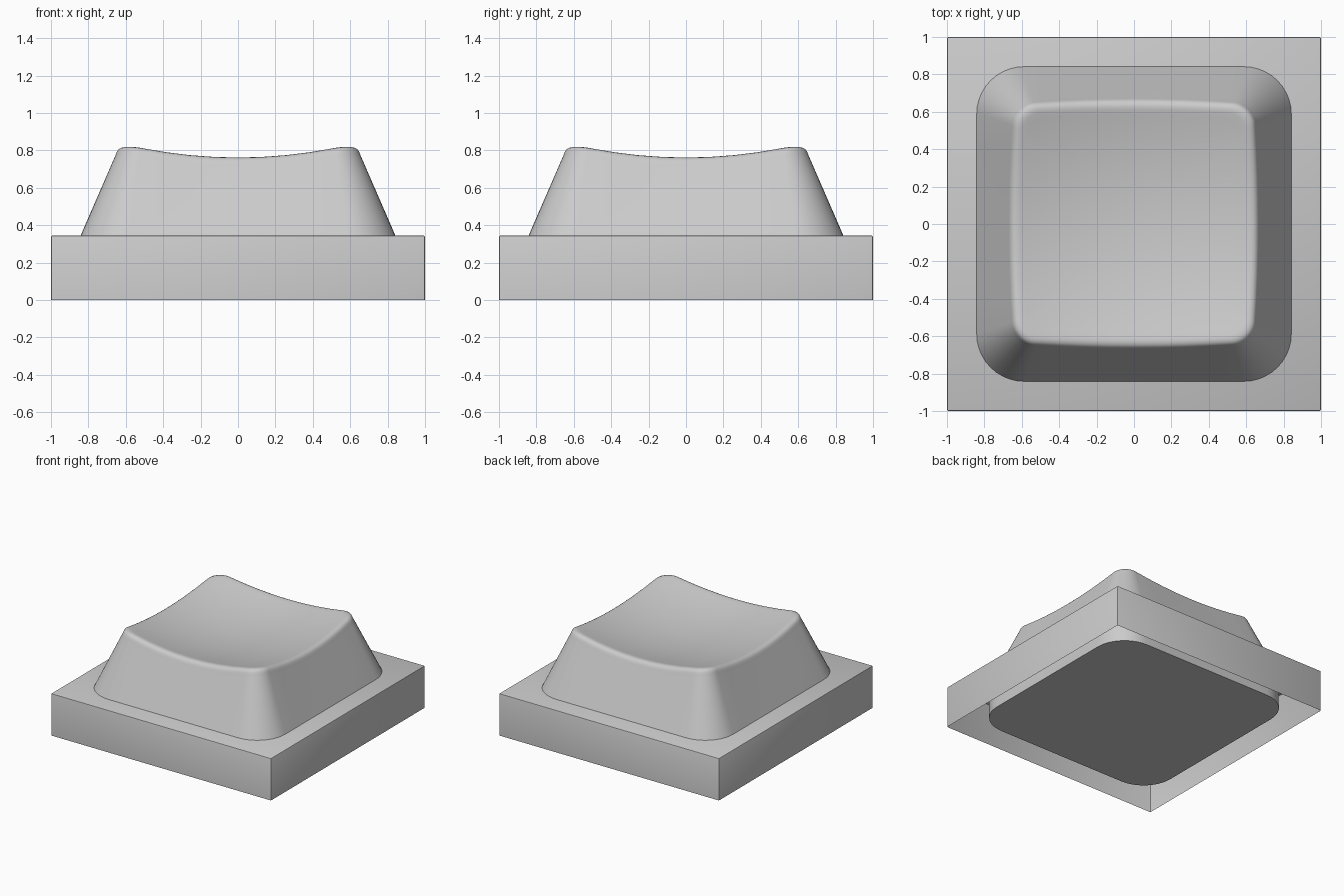
import bpy, bmesh
from math import cos, sin, pi, radians

if "Cube" in bpy.data.objects:
    bpy.data.objects.remove(bpy.data.objects["Cube"])

CORNER, EDGE = 10, 8            # segments per corner and per straight edge
DISH_LOW, DISH_CURVE = 0.683, 0.205


def rounded_square(half, radius):
    """Outline points of a rounded square, counter-clockwise."""
    pts, inner = [], half - radius
    for q in range(4):
        a0 = q * pi / 2
        c, s = cos(a0), sin(a0)
        quarter = [(half, -inner + 2 * inner * i / EDGE) for i in range(EDGE)]
        quarter += [(inner + radius * cos(pi / 2 * i / CORNER),
                     inner + radius * sin(pi / 2 * i / CORNER)) for i in range(CORNER)]
        pts += [(x * c - y * s, x * s + y * c) for x, y in quarter]
    return pts


def dish(x, y):
    return DISH_LOW + DISH_CURVE * (x * x + y * y)


def rim_ring(half, radius, drop):
    """Ring that follows the dish and leans inward at the raised corners."""
    ring = []
    for x, y in rounded_square(half, radius):
        s = 1 - 0.2 * (x * y) ** 2
        ring.append((x * s, y * s, dish(x * s, y * s) - drop))
    return ring


def finish(bm, name):
    bmesh.ops.recalc_face_normals(bm, faces=bm.faces)
    mesh = bpy.data.meshes.new(name)
    bm.to_mesh(mesh)
    bm.free()
    obj = bpy.data.objects.new(name, mesh)
    bpy.context.collection.objects.link(obj)
    bpy.ops.object.select_all(action='DESELECT')
    obj.select_set(True)
    bpy.context.view_layer.objects.active = obj
    return obj


# Base plate: box open underneath, with finely softened top and side edges
bm = bmesh.new()
bmesh.ops.create_cube(bm, size=1)
for v in bm.verts:
    v.co = (v.co.x * 2, v.co.y * 2, (v.co.z + 0.5) * 0.345)
bottom = [f for f in bm.faces if f.calc_center_median().z < 0.01]
bmesh.ops.delete(bm, geom=bottom, context='FACES_ONLY')
edges = [e for e in bm.edges if not e.is_boundary]
bmesh.ops.bevel(bm, geom=edges, offset=0.008, segments=2, profile=0.5, affect='EDGES')
finish(bm, "base_plate")
bpy.ops.object.shade_smooth_by_angle(angle=radians(30))

# Key cap: vertical skirt, tapered walls, rounded rim, dished top
rings = [[(x, y, z) for x, y in rounded_square(0.85, 0.26)] for z in (0.05, 0.325)]
skirt, wall_top = rings[-1], rim_ring(0.672, 0.13, 0.052)
for t in (0.03, 0.25, 0.5, 0.75, 0.95):
    rings.append([tuple(a + (b - a) * t for a, b in zip(p, q))
                  for p, q in zip(skirt, wall_top)])
rings.append(wall_top)
for half, radius, drop in ((0.665, 0.126, 0.033), (0.656, 0.122, 0.019),
                           (0.644, 0.118, 0.009), (0.628, 0.112, 0.002),
                           (0.61, 0.106, 0), (0.58, 0.1, 0)):
    rings.append(rim_ring(half, radius, drop))
inner = rings[-1]
for s in (0.85, 0.7, 0.55, 0.4, 0.25, 0.12):
    rings.append([(x * s, y * s, dish(x * s, y * s)) for x, y, z in inner])

bm = bmesh.new()
loops = [[bm.verts.new(p) for p in ring] for ring in rings]
n = len(loops[0])
for low, high in zip(loops, loops[1:]):
    for i in range(n):
        j = (i + 1) % n
        bm.faces.new((low[i], low[j], high[j], high[i]))
bm.faces.new(loops[0][::-1])
centre = bm.verts.new((0, 0, DISH_LOW))
for i in range(n):
    bm.faces.new((loops[-1][i], loops[-1][(i + 1) % n], centre))
finish(bm, "key_cap")
bpy.ops.object.shade_smooth_by_angle(angle=radians(40))
